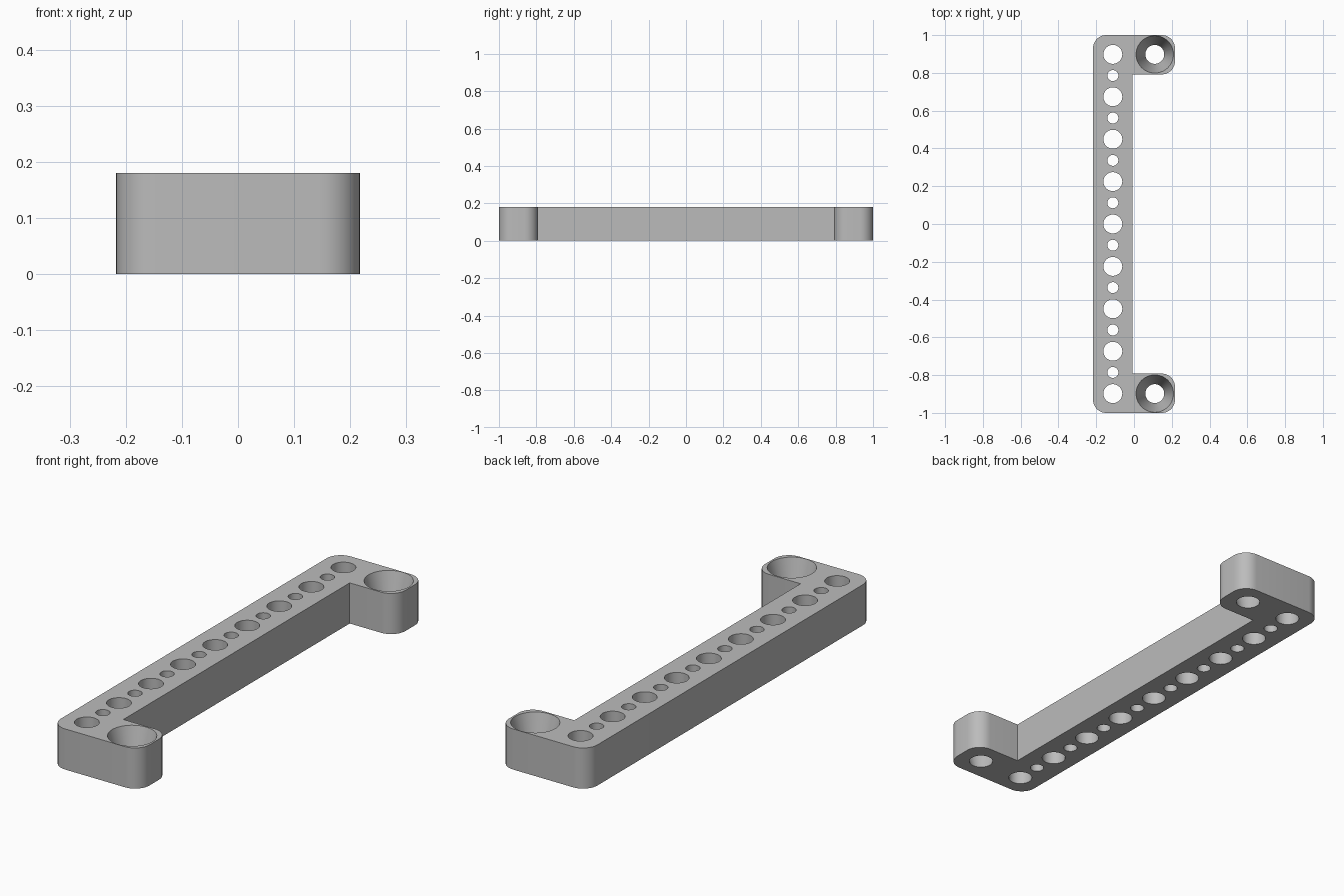
import bpy, bmesh, math

HX, HY, H = 0.217, 1.0, 0.18      # half width, half length, height
BAR_X, ARM_Y = -0.007, 0.792      # inner faces of the bar and arms
R = 0.07                          # outer corner radius
PITCH, HOLE_X = 0.2245, -0.112

cube = bpy.data.objects.get("Cube")
if cube:
    bpy.data.objects.remove(cube, do_unlink=True)

grey = bpy.data.materials.new("plain grey")
grey.use_nodes = True
grey.diffuse_color = (0.5, 0.5, 0.5, 1)
grey.node_tree.nodes["Principled BSDF"].inputs["Base Color"].default_value = grey.diffuse_color


def make_object(name, bm):
    mesh = bpy.data.meshes.new(name)
    bmesh.ops.recalc_face_normals(bm, faces=bm.faces[:])
    bm.to_mesh(mesh)
    bm.free()
    mesh.materials.append(grey)
    obj = bpy.data.objects.new(name, mesh)
    bpy.context.collection.objects.link(obj)
    return obj


def corner(cx, cy, start, steps=10):
    """Quarter circle about the given centre, counter-clockwise."""
    angles = [start + math.pi / 2 * i / steps for i in range(steps + 1)]
    return [(cx + R * math.cos(a), cy + R * math.sin(a)) for a in angles]


def add_hole(bm, x, y, bottom, top, eps=0.02):
    """Straight or tapered cutter, continued past both faces."""
    slope = (top - bottom) / H
    ring = bmesh.ops.create_cone(bm, cap_ends=True, segments=48,
                                 radius1=bottom - slope * eps,
                                 radius2=top + slope * eps,
                                 depth=H + 2 * eps)["verts"]
    bmesh.ops.translate(bm, verts=ring, vec=(x, y, H / 2))


# Bracket body: rounded C-shaped outline, extruded upward
q = math.pi / 2
outline = (corner(-HX + R, -HY + R, 2 * q) + corner(HX - R, -HY + R, 3 * q)
           + corner(HX - R, -ARM_Y - R, 0) + [(BAR_X, -ARM_Y), (BAR_X, ARM_Y)]
           + corner(HX - R, ARM_Y + R, 3 * q) + corner(HX - R, HY - R, 0)
           + corner(-HX + R, HY - R, q))
bm = bmesh.new()
base = bm.faces.new([bm.verts.new((x, y, 0)) for x, y in outline])
extruded = bmesh.ops.extrude_face_region(bm, geom=[base], use_keep_orig=True)["geom"]
bmesh.ops.translate(bm, vec=(0, 0, H),
                    verts=[v for v in extruded if isinstance(v, bmesh.types.BMVert)])
bracket = make_object("mounting_bracket", bm)

# Alternating large and small holes along the bar, tapered screw holes in the arms
bm = bmesh.new()
for i in range(-8, 9):
    r = 0.05 if i % 2 == 0 else 0.029
    add_hole(bm, HOLE_X, i * PITCH / 2, r, r)
for side in (-1, 1):
    add_hole(bm, 0.11, side * 4 * PITCH, 0.05, 0.099)
cutter = make_object("hole_cutter", bm)
cutter.hide_render = True

# Cut the holes, then discard the cutter
cut = bracket.modifiers.new("holes", 'BOOLEAN')
cut.operation = 'DIFFERENCE'
cut.solver = 'EXACT'
cut.object = cutter
bpy.ops.object.select_all(action='DESELECT')
bracket.select_set(True)
bpy.context.view_layer.objects.active = bracket
bpy.ops.object.modifier_apply(modifier=cut.name)
bpy.data.objects.remove(cutter, do_unlink=True)
bpy.ops.object.shade_smooth_by_angle(angle=math.radians(30))
